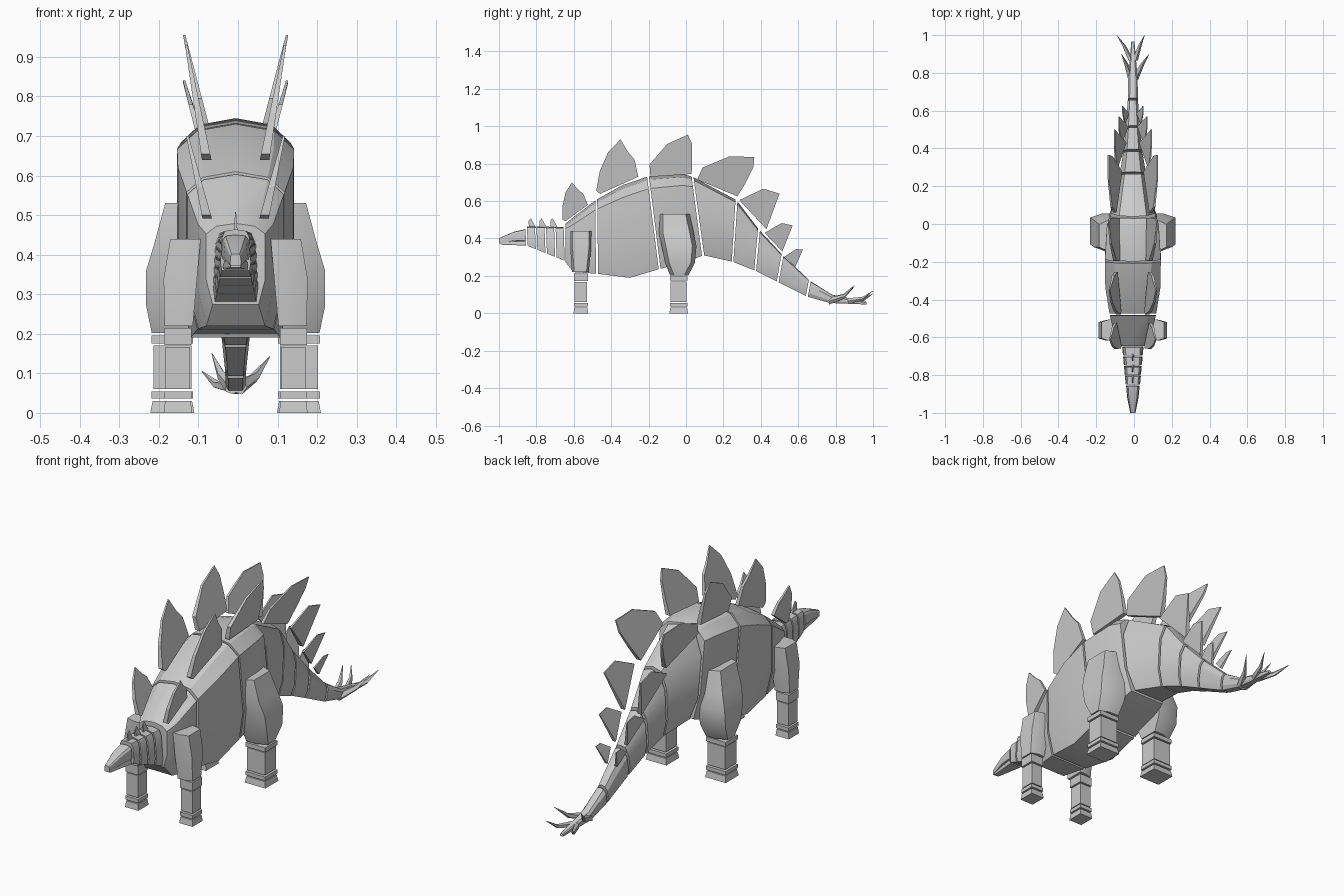
import bpy, bmesh, math
from mathutils import Vector

if "Cube" in bpy.data.objects:
    bpy.data.objects.remove(bpy.data.objects["Cube"])

CX = -0.006  # symmetry plane of the animal


def loft(name, rings, mirror=False, smooth=True):
    """Skin closed rings of points into one capped solid."""
    bm = bmesh.new()
    vs = [[bm.verts.new(p) for p in r] for r in rings]
    n = len(vs[0])
    for a, b in zip(vs, vs[1:]):
        for i in range(n):
            j = (i + 1) % n
            bm.faces.new((a[i], a[j], b[j], b[i]))
    bm.faces.new(vs[0])
    bm.faces.new(vs[-1])
    bmesh.ops.recalc_face_normals(bm, faces=bm.faces)
    me = bpy.data.meshes.new(name)
    bm.to_mesh(me)
    bm.free()
    ob = bpy.data.objects.new(name, me)
    bpy.context.collection.objects.link(ob)
    ob.location.x = CX
    if smooth:
        for p in me.polygons:
            p.use_smooth = True
        me.set_sharp_from_angle(angle=math.radians(25))
    if mirror:
        ob.modifiers.new("mirror", 'MIRROR').use_mirror_merge = False


# Half cross-sections: (share of width, share of height)
BODY = [(.66, .965), (1, .87), (1, .3), (.78, 0)]
TAIL = [(.62, .96), (1, .72), (1, .25), (.7, 0)]
NECK = [(.7, .96), (.9, .8), (1, .2), (.92, 0)]


def mix(a, b, t):
    return [p + (q - p) * t for p, q in zip(a, b)]


def section(prof, s):
    yt, zt, yb, zb, w = s
    half = [(w * u, yb + (yt - yb) * v, zb + (zt - zb) * v) for u, v in prof]
    return [(0, yt, zt)] + half + [(-x, y, z) for x, y, z in reversed(half)]


def segment(name, prof, stations, gap=.005):
    """One body segment, its ends pulled in to leave a gap to its neighbours."""
    st = list(stations)
    first = mix(st[0], st[1], gap / abs(st[1][0] - st[0][0]))
    last = mix(st[-1], st[-2], gap / abs(st[-1][0] - st[-2][0]))
    loft(name, [section(prof, s) for s in [first] + st[1:-1] + [last]])


# Torso stations: top y, top z, bottom y, bottom z, half width
torso = [(-.65, .475, -.65, .28, .072), (-.6, .515, -.6, .22, .095),
         (-.48, .607, -.476, .212, .123), (-.34, .685, -.3, .19, .146),
         (-.203, .732, -.14, .237, .148), (-.02, .745, 0, .275, .138),
         (.035, .73, .094, .31, .118)]
for i, name in enumerate(("chest", "ribcage", "hip")):
    segment(name, BODY, torso[2 * i:2 * i + 3])

# Tail, continuing from the hip
tail = [torso[-1], (.27, .605, .248, .276, .07), (.39, .447, .37, .228, .05),
        (.516, .312, .49, .169, .037), (.662, .174, .646, .09, .027)]
for i, name in enumerate(("rump", "tail_base", "tail_middle", "tail_end")):
    segment(name, TAIL, tail[i:i + 2])
segment("tail_tip", TAIL, [tail[-1], (.78, .1, .77, .055, .025), (.97, .06, .97, .047, .008)])

# Neck: four equal slices between head and chest
front, rear = (-.855, .464, -.85, .362, .038), (-.65, .462, -.645, .28, .057)
for i in range(4):
    segment(f"neck_{i + 1}", NECK, [mix(front, rear, i / 4), mix(front, rear, (i + 1) / 4)], .004)

# Head
segment("skull", NECK, [(-1, .402, -1, .372, .014), (-.92, .436, -.92, .388, .03),
                        (-.858, .45, -.856, .388, .036)], 0)
segment("jaw", NECK, [(-.99, .385, -.99, .367, .013), (-.858, .39, -.856, .362, .032)], 0)

# Plate outlines: (share along base, share of height)
LEAF = [(0, 0), (.05, .42), (.22, .8), (.5, 1), (.7, .66), (.88, .42), (1, 0), (.1, -.1)]
SWEPT = [(0, 0), (-.15, .31), (.08, .8), (.5, 1), (.69, .77), (.88, .33), (1, 0)]
SHARP = [(0, 0), (.15, .75), (.5, 1), (.7, .6), (1, 0)]


def plate(name, shape, a, b, tip, x0, x1, thick=.024, mirror=True):
    """Thin plate on base a-b in (y, z), leaning out from x0 at the base to x1 at the tip."""
    a, b, tip = Vector(a), Vector(b), Vector(tip)
    up = tip - (a + b) / 2
    pts = [a + (b - a) * s + up * h for s, h in shape]
    lo, hi = min(p.y for p in pts), tip.y
    rings = []
    for side in (-.5, .5):
        ring = []
        for p in pts:
            h = min(1, (p.y - lo) / (hi - lo))
            ring.append((x0 + (x1 - x0) * h + side * thick * (1 - .75 * h), p.x, p.y))
        rings.append(ring)
    loft(name, rings, mirror, smooth=False)


# Paired back plates, front to rear
plate("shoulder_plate", LEAF, (-.66, .5), (-.525, .58), (-.61, .7), .072, .122)
plate("rib_plate", LEAF, (-.48, .655), (-.255, .73), (-.35, .93), .073, .125)
plate("hip_plate", SWEPT, (-.19, .73), (.03, .745), (.01, .955), .08, .13)
plate("rump_plate", SWEPT, (.06, .715), (.275, .625), (.365, .835), .068, .13)
plate("tail_plate_large", SHARP, (.285, .605), (.43, .45), (.5, .64), .045, .098)
plate("tail_plate_medium", SHARP, (.42, .43), (.515, .33), (.57, .47), .032, .075, .018)
plate("tail_plate_small", SHARP, (.53, .305), (.585, .25), (.625, .34), .026, .055, .014)

# Small fins along the neck midline
for i in range(3):
    y = -.84 + .058 * i
    plate(f"neck_fin_{i + 1}", SHARP, (y, .455), (y + .04, .455), (y + .01, .508),
          0, 0, .01, False)


# Curved tail spikes, thick at the root and pointed at the tip
def spike(name, tip, r):
    tip = Vector(tip)
    root = Vector((math.copysign(.01, tip.x), tip.y - .135, .065))
    mid = (root + tip) / 2 + Vector((0, .012, -.014))
    loft(name, [[c + Vector((math.cos(k), 0, math.sin(k))) * r * f
                 for k in (i * math.tau / 5 for i in range(5))]
                for c, f in ((root, 1), (mid, .65), (tip, .06))])


spike("tail_spike_front_left", (-.06, .9, .15), .019)
spike("tail_spike_front_right", (.086, .9, .142), .019)
spike("tail_spike_rear_left", (-.085, 1, .105), .016)
spike("tail_spike_rear_right", (.062, 1, .12), .016)


def leg(prefix, x, y, hw, hd, knee, upper, chamfer):
    """Stacked blocks up to the knee, then an upper leg of rings (z, outer x, front y, rear y)."""
    for part, z0, z1, k0, k1 in (("foot", 0, .03, 1.16, 1.04), ("ankle", .036, .054, 1.1, 1.1),
                                 ("shin", .06, knee, 1, 1),
                                 ("knee", knee + .005, .375 - knee, 1.1, 1.1)
                                 if prefix == "hind" else
                                 ("knee", knee + .005, knee + .048, 1.1, 1.1)):
        if part == "knee":
            z1 = upper[0][0] - .006
        loft(f"{prefix}_{part}", [[(x + sx * hw * k, y + sy * hd * k, z) for sx, sy in
                                   ((-1, -1), (1, -1), (1, 1), (-1, 1))]
                                  for z, k in ((z0, k0), (z1, k1))], True)
    rings = []
    for z, x1, y0, y1 in upper:
        x0 = .11 - .09 * (z - .2)
        xm = (x0 + x1) / 2
        rings.append([(x0, y0, z), (xm, y0, z), (x1, y0 + chamfer, z),
                      (x1, y1 - chamfer, z), (xm, y1, z), (x0, y1, z)])
    loft(f"{prefix}_upper_leg", rings, True)


leg("front", .146, -.562, .031, .034, .167,
    [(.22, .18, -.61, -.52), (.34, .182, -.618, -.508), (.44, .165, -.618, -.506)], .012)
leg("hind", .16, -.039, .048, .043, .17,
    [(.202, .212, -.085, .012), (.27, .226, -.112, .048), (.36, .226, -.13, .056),
     (.43, .205, -.145, .042), (.53, .178, -.145, .02)], .022)
